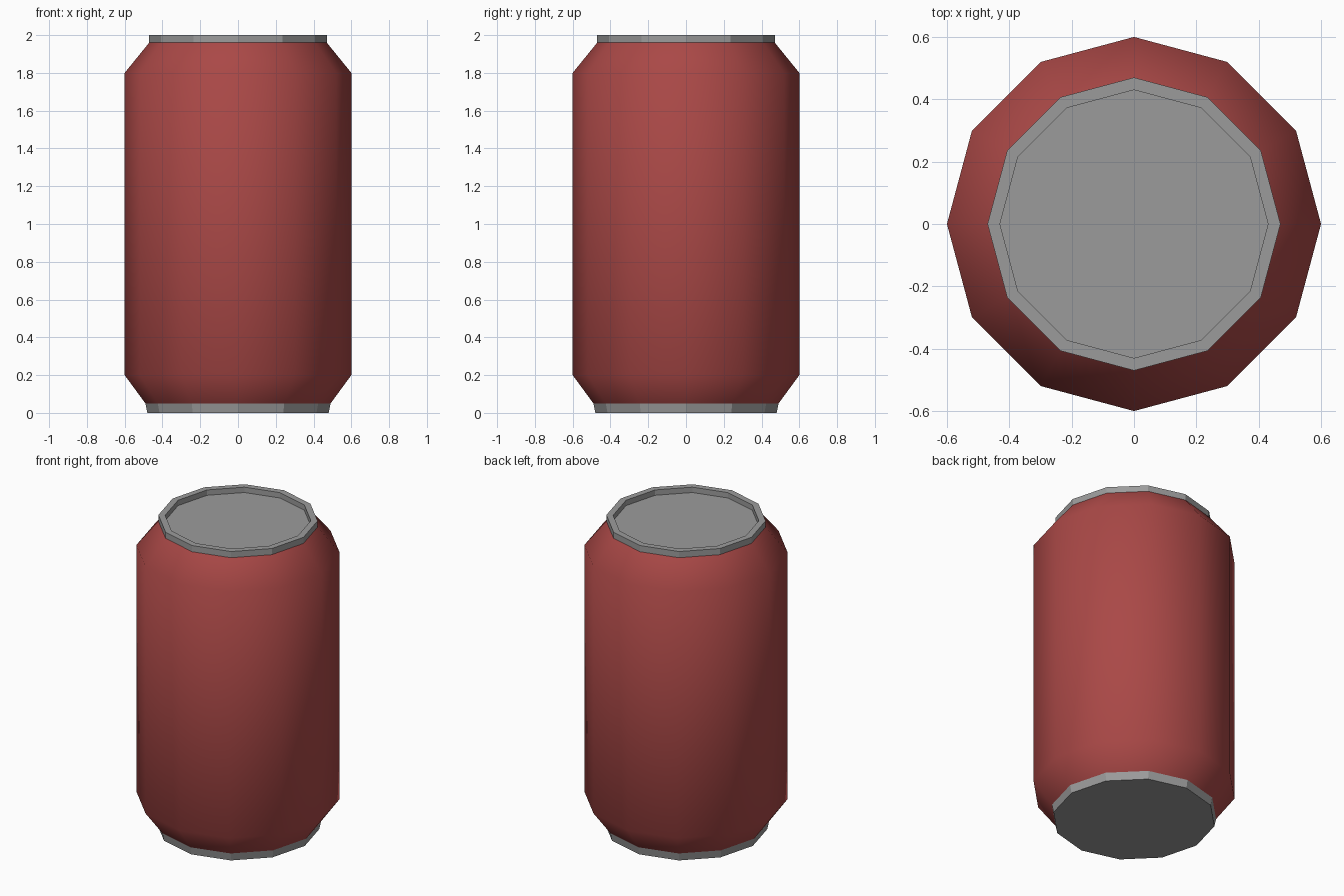
import bpy
import bmesh
from math import cos, sin, tau

if "Cube" in bpy.data.objects:
    bpy.data.objects.remove(bpy.data.objects["Cube"])

SIDES = 12


def material(name, r, g, b):
    mat = bpy.data.materials.new(name)
    mat.diffuse_color = (r, g, b, 1)
    mat.use_nodes = True
    mat.node_tree.nodes["Principled BSDF"].inputs["Base Color"].default_value = mat.diffuse_color
    return mat


def lathe(name, profile, mat, cap_start=False, cap_end=False, smooth=False):
    """Revolve (radius, z) points, listed bottom outside first, into a 12-sided part."""
    bm = bmesh.new()
    rings = [[bm.verts.new((r * cos(tau * i / SIDES), r * sin(tau * i / SIDES), z))
              for i in range(SIDES)] for r, z in profile]
    for a, b in zip(rings, rings[1:]):
        for i in range(SIDES):
            j = (i + 1) % SIDES
            face = bm.faces.new((a[i], a[j], b[j], b[i]))
            face.smooth = smooth
    if cap_start:
        bm.faces.new(rings[0][::-1])
    if cap_end:
        bm.faces.new(rings[-1])
    mesh = bpy.data.meshes.new(name)
    bm.to_mesh(mesh)
    bm.free()
    mesh.materials.append(mat)
    obj = bpy.data.objects.new(name, mesh)
    bpy.context.collection.objects.link(obj)
    return obj


red = material("red_paint", 0.4, 0.065, 0.062)
metal = material("dark_metal", 0.33, 0.33, 0.33)

# Painted body with tapered shoulders
lathe("can_body", [(0.49, 0.05), (0.6, 0.2), (0.6, 1.8), (0.47, 1.96)], red, smooth=True)

# Metal base with flat underside
lathe("base_rim", [(0.48, 0), (0.49, 0.05)], metal, cap_start=True)

# Metal top rim with recessed lid
lathe("top_rim_and_lid", [(0.47, 1.96), (0.47, 2), (0.43, 2), (0.43, 1.965)], metal, cap_end=True)
